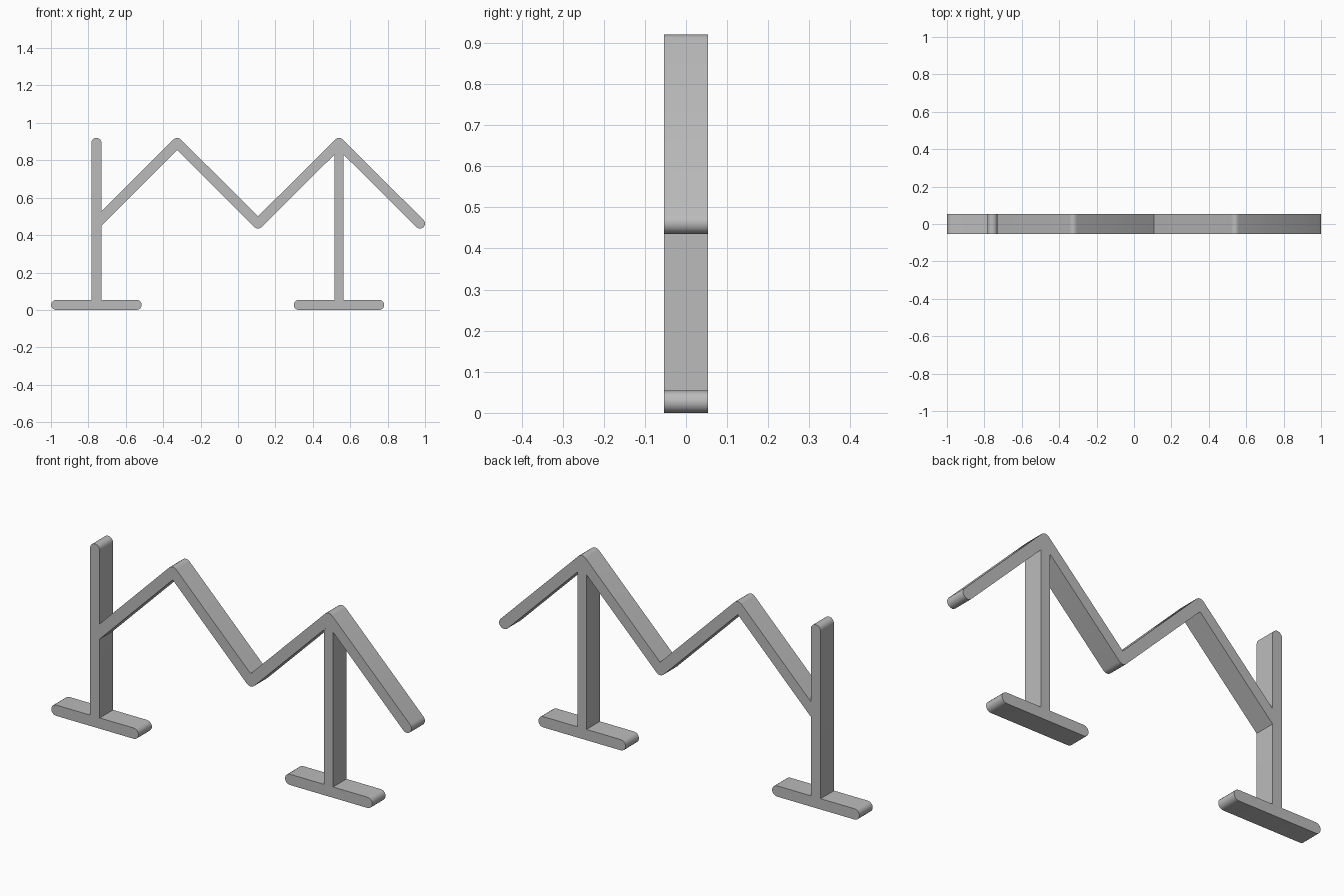
import bpy, bmesh
from math import cos, sin, radians, sqrt

cube = bpy.data.objects.get("Cube")
if cube:
    bpy.data.objects.remove(cube)

R = 0.027            # half thickness of the bars
K = R * sqrt(2)      # mitre offset at the right-angled bends
DEPTH = 0.106
HIGH, LOW = 0.893, 0.462

grey = bpy.data.materials.new("plain grey")
grey.use_nodes = True
grey.diffuse_color = (0.5, 0.5, 0.5, 1)
grey.node_tree.nodes["Principled BSDF"].inputs["Base Color"].default_value = (0.5, 0.5, 0.5, 1)


def arc(x, z, start, end):
    """Points round a bar end or outer bend, angles in degrees."""
    steps = max(4, abs(end - start) // 20)
    angles = [radians(start + (end - start) * i / steps) for i in range(steps + 1)]
    return [(x + R * cos(a), z + R * sin(a)) for a in angles]


def slab(name, outline):
    """Extrude a front outline through the depth of the model."""
    bm = bmesh.new()
    face = bm.faces.new([bm.verts.new((x, -DEPTH / 2, z)) for x, z in outline])
    back = bmesh.ops.extrude_face_region(bm, geom=[face])["geom"]
    bmesh.ops.translate(bm, vec=(0, DEPTH, 0),
                        verts=[v for v in back if isinstance(v, bmesh.types.BMVert)])
    bmesh.ops.recalc_face_normals(bm, faces=bm.faces)
    mesh = bpy.data.meshes.new(name)
    bm.to_mesh(mesh)
    bm.free()
    mesh.materials.append(grey)
    obj = bpy.data.objects.new(name, mesh)
    bpy.context.collection.objects.link(obj)
    bpy.ops.object.select_all(action="DESELECT")
    obj.select_set(True)
    bpy.context.view_layer.objects.active = obj
    bpy.ops.object.shade_smooth_by_angle(angle=radians(30))


def stand(name, x, half, top):
    """Upright post on a round-ended foot."""
    foot = 0.215
    slab(name, arc(x - foot, R, 270, 90) + [(x - half, 2 * R)] + top
         + [(x + half, 2 * R)] + arc(x + foot, R, 90, -90))


# Stands: one with a rounded top, one fitted under the second peak
post_x, peak_x, half = -0.757, 0.54, 0.025
stand("right_stand", post_x, R, arc(post_x, HIGH, 180, 0))
stand("left_stand", peak_x, half, [(peak_x - half, HIGH - K - half), (peak_x, HIGH - K),
                                   (peak_x + half, HIGH - K - half)])

# Zigzag rail with rounded outer bends, starting at the side of the right post
first_x, valley_x, end_x = -0.325, 0.107, 0.973
start_x = post_x + R
start_z = HIGH - (first_x - start_x)
slab("zigzag_rail",
     [(start_x, start_z + K)] + arc(first_x, HIGH, 135, 45) + [(valley_x, LOW + K)]
     + arc(peak_x, HIGH, 135, 45) + arc(end_x, LOW, 45, -135) + [(peak_x, HIGH - K)]
     + arc(valley_x, LOW, -45, -135) + [(first_x, HIGH - K), (start_x, start_z - K)])
